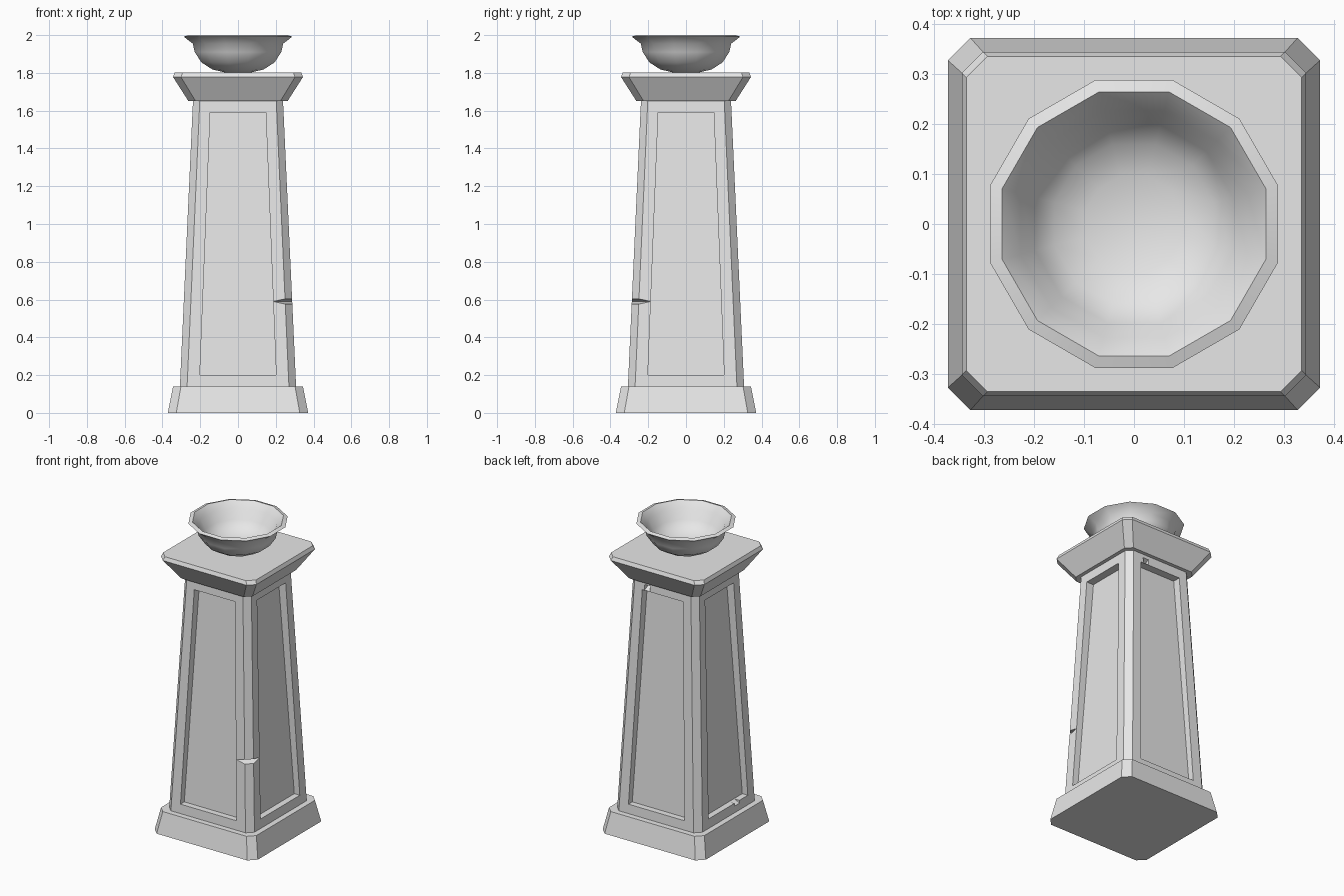
import bpy, bmesh, math
from mathutils import Vector, Matrix

if "Cube" in bpy.data.objects:
    bpy.data.objects.remove(bpy.data.objects["Cube"], do_unlink=True)

stone = bpy.data.materials.new("grey_stone")
stone.use_nodes = True
GREY = (0.8, 0.8, 0.8, 1)
stone.diffuse_color = GREY
stone.node_tree.nodes["Principled BSDF"].inputs["Base Color"].default_value = GREY


def finish(bm, name):
    bmesh.ops.recalc_face_normals(bm, faces=bm.faces)
    mesh = bpy.data.meshes.new(name)
    bm.to_mesh(mesh)
    bm.free()
    mesh.materials.append(stone)
    obj = bpy.data.objects.new(name, mesh)
    bpy.context.collection.objects.link(obj)
    return obj


def loft(bm, rings):
    """Skin a stack of equal-sized vertex loops and cap both ends."""
    loops = [[bm.verts.new(p) for p in ring] for ring in rings]
    for low, high in zip(loops, loops[1:]):
        for i in range(len(low)):
            j = (i + 1) % len(low)
            bm.faces.new((low[i], low[j], high[j], high[i]))
    bm.faces.new(loops[0][::-1])
    bm.faces.new(loops[-1])


def octagon(half, chamfer, z):
    """Square loop with cut corners."""
    pts = []
    for k in range(4):
        turn = Matrix.Rotation(k * math.pi / 2, 3, 'Z')
        for x, y in ((-half + chamfer, -half), (half - chamfer, -half)):
            pts.append(turn @ Vector((x, y, z)))
    return pts


def block(name, levels):
    bm = bmesh.new()
    loft(bm, [octagon(*level) for level in levels])
    return finish(bm, name)


def cut(target, cutter):
    cutter.hide_render = True
    mod = target.modifiers.new(cutter.name, 'BOOLEAN')
    mod.operation = 'DIFFERENCE'
    mod.solver = 'EXACT'
    mod.object = cutter
    bpy.context.view_layer.objects.active = target
    bpy.ops.object.modifier_apply(modifier=mod.name)
    bpy.data.objects.remove(cutter, do_unlink=True)


# Plinth, tapered shaft and flared cap
block("plinth", [(0.372, 0.045, 0), (0.344, 0.042, 0.14)])
shaft = block("shaft", [(0.308, 0.038, 0.13), (0.238, 0.036, 1.66)])
block("cap", [(0.262, 0.038, 1.65), (0.344, 0.042, 1.778), (0.335, 0.042, 1.802)])

# Sunken tapered panel on each side of the shaft
for k in range(4):
    turn = Matrix.Rotation(k * math.pi / 2, 3, 'Z')
    rings = []
    for half, inner, z in ((0.202, 0.265, 0.2), (0.147, 0.19, 1.59)):
        corners = ((-half, -0.5), (half, -0.5), (half, -inner), (-half, -inner))
        rings.append([turn @ Vector((x, y, z)) for x, y in corners])
    bm = bmesh.new()
    loft(bm, rings)
    cut(shaft, finish(bm, "panel_cutter"))


def nick(centre, angle, depth, width, height):
    """Wedge-shaped chip whose tip points into the stone."""
    place = Matrix.Translation(centre) @ Matrix.Rotation(angle, 4, 'Z')
    rings = []
    for x in (-width, width):
        outline = ((x, -depth, -height), (x, -depth, height), (x, depth, 0))
        rings.append([place @ Vector(p) for p in outline])
    bm = bmesh.new()
    loft(bm, rings)
    cut(shaft, finish(bm, "nick_cutter"))


# Chips in the corner edge and in two panel frames
nick((0.265, -0.265, 0.59), math.pi / 4, 0.04, 0.1, 0.025)
nick((-0.3, -0.09, 0.2), -math.pi / 2, 0.03, 0.025, 0.03)
nick((0.11, 0.235, 1.61), math.pi, 0.03, 0.02, 0.03)

# Twelve-sided bowl: outside profile, rim, then the hollow
profile = [(0.07, 1.802), (0.14, 1.818), (0.2, 1.855), (0.237, 1.91), (0.248, 1.955),
           (0.298, 1.992), (0.273, 2.0), (0.235, 1.96), (0.205, 1.9), (0.165, 1.86),
           (0.1, 1.835), (0.02, 1.828)]
bm = bmesh.new()
loft(bm, [[(r * math.cos(math.radians(30 * i + 15)),
            r * math.sin(math.radians(30 * i + 15)), z) for i in range(12)]
          for r, z in profile])
bowl = finish(bm, "bowl")
bpy.ops.object.select_all(action='DESELECT')
bowl.select_set(True)
bpy.context.view_layer.objects.active = bowl
bpy.ops.object.shade_smooth_by_angle(angle=math.radians(40))
